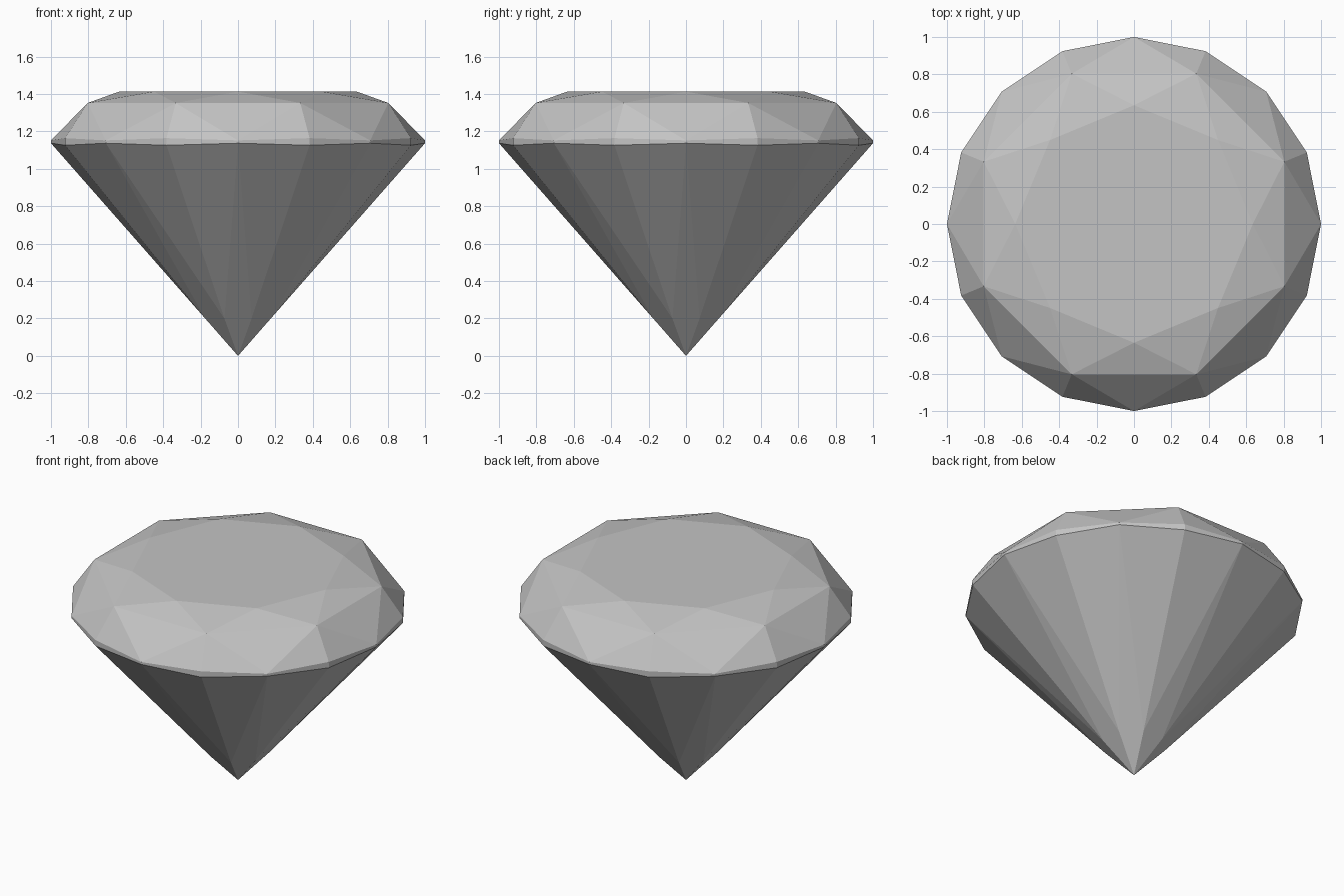
import bpy
import bmesh
from math import sin, cos, radians

cube = bpy.data.objects.get("Cube")
if cube:
    bpy.data.objects.remove(cube, do_unlink=True)

# Clear stone colour
stone = bpy.data.materials.new("pale grey stone")
colour = (0.55, 0.55, 0.55, 1)
stone.use_nodes = True
stone.diffuse_color = colour
stone.node_tree.nodes["Principled BSDF"].inputs["Base Color"].default_value = colour

MAINS = 8
STEP = 360 / MAINS
bm = bmesh.new()


def ring(radius, z, offset=0.0):
    """One vertex per main facet, turned by offset degrees."""
    angles = [radians(k * STEP + offset) for k in range(MAINS)]
    return [bm.verts.new((radius * cos(a), radius * sin(a), z)) for a in angles]


# Rings from top to bottom; "half" rings sit between the main directions
half = STEP / 2
table = ring(0.635, 1.413)
crown = ring(0.87, 1.352, half)
upper_main = ring(1.0, 1.152)
upper_half = ring(1.0, 1.164, half)
lower_main = ring(1.0, 1.137)
lower_half = ring(1.0, 1.126, half)
pavilion = ring(0.19, 0.2, half)
culet = bm.verts.new((0, 0, 0))

bm.faces.new(table)
for k in range(MAINS):
    n = (k + 1) % MAINS
    p = k - 1
    facets = [
        # Crown: star, split kite and upper girdle facets
        (table[k], crown[k], table[n]),
        (table[k], crown[p], crown[k]),
        (crown[p], upper_main[k], crown[k]),
        (crown[k], upper_main[k], upper_half[k]),
        (crown[k], upper_half[k], upper_main[n]),
        # Girdle band
        (upper_main[k], lower_main[k], lower_half[k], upper_half[k]),
        (upper_half[k], lower_half[k], lower_main[n], upper_main[n]),
        # Pavilion: lower girdle facets and split main kite
        (lower_main[k], pavilion[k], lower_half[k]),
        (lower_half[k], pavilion[k], lower_main[n]),
        (lower_main[k], pavilion[p], pavilion[k]),
        (pavilion[p], culet, pavilion[k]),
    ]
    for facet in facets:
        bm.faces.new(facet)

bmesh.ops.recalc_face_normals(bm, faces=bm.faces)
mesh = bpy.data.meshes.new("cut_gemstone")
bm.to_mesh(mesh)
bm.free()
mesh.materials.append(stone)
gem = bpy.data.objects.new("cut_gemstone", mesh)
bpy.context.collection.objects.link(gem)
